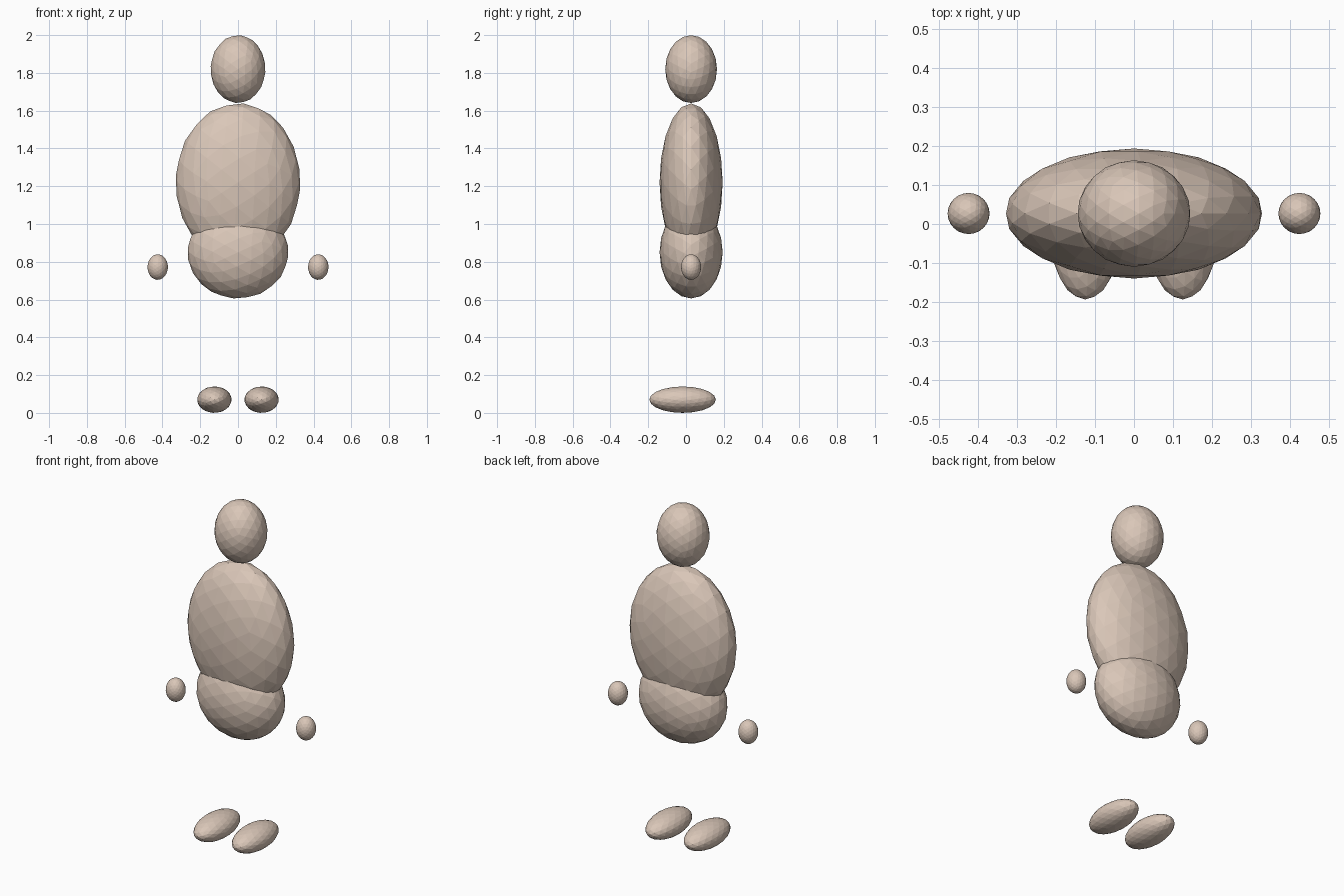
import bpy
import bmesh
import math
from mathutils import Matrix, Vector

cube = bpy.data.objects.get("Cube")
if cube:
    bpy.data.objects.remove(cube, do_unlink=True)

# Single skin colour
skin = bpy.data.materials.new("beige_skin")
skin.use_nodes = True
colour = (0.70, 0.57, 0.48, 1.0)
skin.diffuse_color = colour
skin.node_tree.nodes["Principled BSDF"].inputs["Base Color"].default_value = colour

# Tilt that lines the icosphere's mirror planes up with the axes
TILT = Matrix.Rotation(math.atan(2) / 2, 4, "Y")
BODY_Y = 0.027


def ellipsoid(name, centre, radii):
    """Flat-shaded faceted ellipsoid."""
    bm = bmesh.new()
    bmesh.ops.create_icosphere(bm, subdivisions=3, radius=1, matrix=TILT)
    bmesh.ops.scale(bm, vec=Vector(radii), verts=bm.verts)
    mesh = bpy.data.meshes.new(name)
    bm.to_mesh(mesh)
    bm.free()
    mesh.materials.append(skin)
    obj = bpy.data.objects.new(name, mesh)
    obj.location = centre
    bpy.context.collection.objects.link(obj)


# Head and trunk
ellipsoid("head", (0, BODY_Y, 1.82), (0.145, 0.137, 0.18))
ellipsoid("torso", (0, BODY_Y, 1.22), (0.33, 0.167, 0.42))
ellipsoid("pelvis", (0, BODY_Y, 0.85), (0.267, 0.167, 0.245))

# Paired hands and feet
for side, sign in (("left", 1), ("right", -1)):
    ellipsoid(side + "_hand", (sign * 0.425, BODY_Y, 0.772), (0.054, 0.053, 0.068))
    ellipsoid(side + "_foot", (sign * 0.125, -0.018, 0.07), (0.091, 0.176, 0.07))
